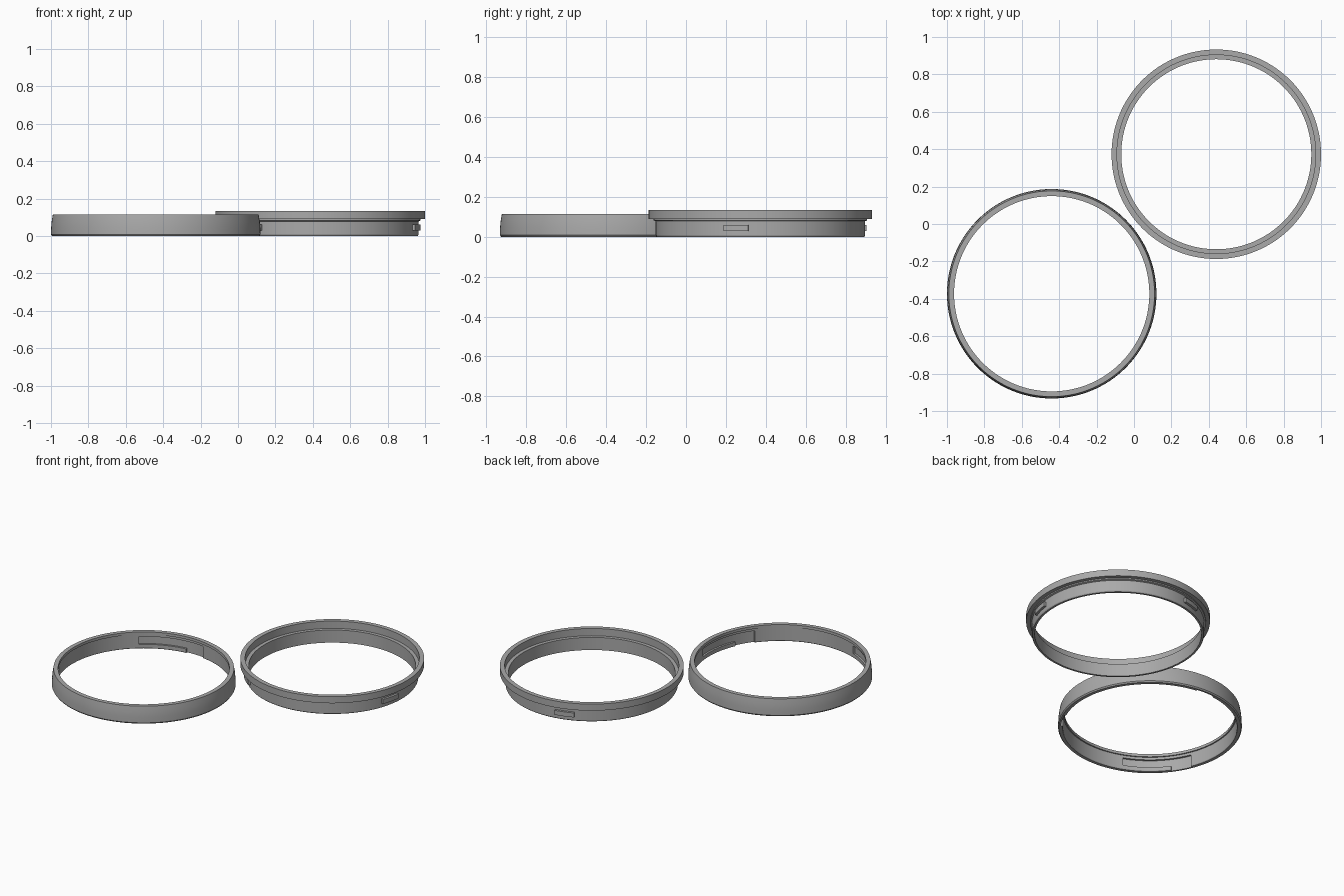
import bpy, bmesh, math

if "Cube" in bpy.data.objects:
    bpy.data.objects.remove(bpy.data.objects["Cube"])

SEGMENTS = 144

grey = bpy.data.materials.new("plain grey")
grey.diffuse_color = (0.40, 0.40, 0.40, 1)
grey.use_nodes = True
grey.node_tree.nodes["Principled BSDF"].inputs["Base Color"].default_value = grey.diffuse_color


def make_object(name, bm, centre):
    bmesh.ops.recalc_face_normals(bm, faces=bm.faces)
    mesh = bpy.data.meshes.new(name)
    bm.to_mesh(mesh)
    bm.free()
    mesh.materials.append(grey)
    obj = bpy.data.objects.new(name, mesh)
    obj.location = (*centre, 0)
    bpy.context.collection.objects.link(obj)
    return obj


def sweep(bm, profile, start, end, steps):
    """Sweep a closed (radius, z) profile round the z axis, in degrees."""
    closed = end - start >= 360
    rows = []
    for i in range(steps if closed else steps + 1):
        a = math.radians(start + (end - start) * i / steps)
        rows.append([bm.verts.new((r * math.cos(a), r * math.sin(a), z))
                     for r, z in profile])
    n = len(profile)
    for i in range(steps):
        a, b = rows[i], rows[(i + 1) % len(rows)]
        for j in range(n):
            k = (j + 1) % n
            bm.faces.new((a[j], b[j], b[k], a[k]))
    if not closed:
        bm.faces.new(rows[0])
        bm.faces.new(rows[-1])


def ring(name, profile, centre):
    bm = bmesh.new()
    sweep(bm, profile, 0, 360, SEGMENTS)
    return make_object(name, bm, centre)


def three_arcs(name, r0, r1, z0, z1, start, end, centre):
    """Three equal curved blocks spaced 120 degrees apart."""
    bm = bmesh.new()
    block = [(r0, z0), (r1, z0), (r1, z1), (r0, z1)]
    for turn in (0, 120, 240):
        sweep(bm, block, start + turn, end + turn, 16)
    return make_object(name, bm, centre)


def smooth(obj):
    bpy.ops.object.select_all(action='DESELECT')
    obj.select_set(True)
    bpy.context.view_layer.objects.active = obj
    bpy.ops.object.shade_smooth_by_angle(angle=math.radians(25))


# Outer ring: tapered wall with a narrow lip at the top
outer_at = (-0.44, -0.373)
outer_ring = ring("outer_ring", [
    (0.533, 0), (0.554, 0), (0.56, 0.008), (0.559, 0.045), (0.556, 0.08),
    (0.55, 0.115), (0.522, 0.115), (0.522, 0.097), (0.530, 0.097),
    (0.530, 0.006)], outer_at)

# Bayonet slots inside the outer ring: entry from below, then a sideways run
entry = three_arcs("slot_entry_cutter", 0.50, 0.543, -0.02, 0.08, 82, 96, outer_at)
run = three_arcs("slot_run_cutter", 0.50, 0.543, 0.028, 0.08, 89, 128, outer_at)
bpy.context.view_layer.objects.active = outer_ring
for cutter in (entry, run):
    cutter.hide_render = True
    cutter.hide_set(True)
    mod = outer_ring.modifiers.new("slot", 'BOOLEAN')
    mod.operation = 'DIFFERENCE'
    mod.solver = 'EXACT'
    mod.object = cutter
    bpy.ops.object.modifier_apply(modifier=mod.name)
for cutter in (entry, run):
    bpy.data.objects.remove(cutter)

# Inner ring: thin sleeve under a wide flange, with a ledge inside
inner_at = (0.44, 0.373)
inner_ring = ring("inner_ring", [
    (0.508, 0), (0.521, 0), (0.525, 0.007), (0.525, 0.078), (0.535, 0.082),
    (0.535, 0.09), (0.56, 0.09), (0.56, 0.134), (0.531, 0.134),
    (0.531, 0.085), (0.508, 0.085)], inner_at)

# Locking lugs on the sleeve
lugs = three_arcs("locking_lugs", 0.515, 0.54, 0.03, 0.06, -20, -6.5, inner_at)

for obj in (outer_ring, inner_ring, lugs):
    smooth(obj)
